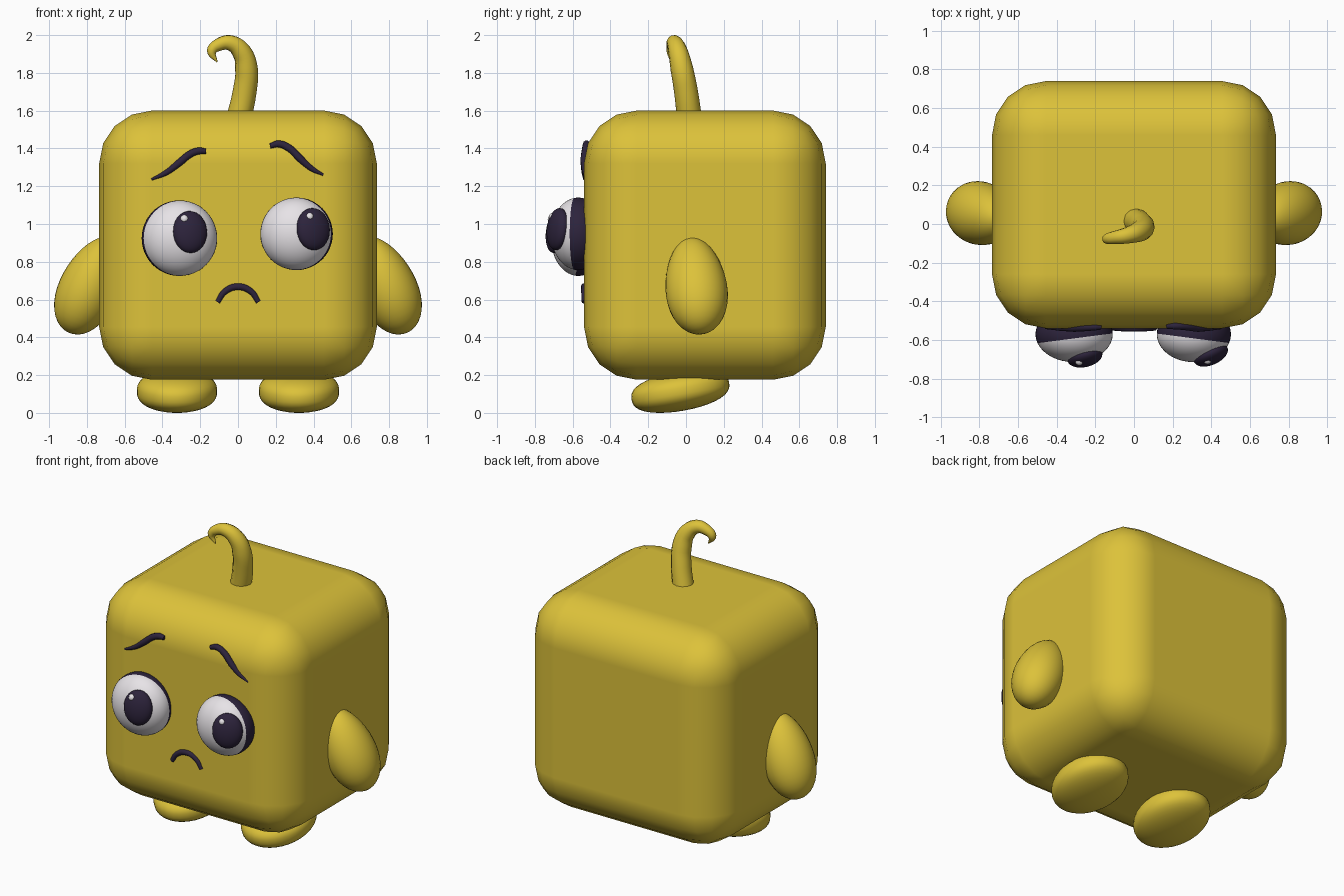
import bpy, bmesh
from math import radians
from mathutils import Vector, Matrix

if "Cube" in bpy.data.objects:
    bpy.data.objects.remove(bpy.data.objects["Cube"])


def material(name, r, g, b):
    m = bpy.data.materials.new(name)
    m.use_nodes = True
    m.diffuse_color = (r, g, b, 1)
    bsdf = m.node_tree.nodes["Principled BSDF"]
    bsdf.inputs["Base Color"].default_value = (r, g, b, 1)
    bsdf.inputs["Roughness"].default_value = 0.6
    return m


YELLOW = material("mustard yellow", 0.72, 0.54, 0.042)
DARK = material("dark purple", 0.026, 0.017, 0.045)
WHITE = material("eye white", 0.8, 0.77, 0.8)


def add_mesh(name, bm, *mats):
    mesh = bpy.data.meshes.new(name)
    bmesh.ops.recalc_face_normals(bm, faces=bm.faces)
    for f in bm.faces:
        f.smooth = True
    bm.to_mesh(mesh)
    bm.free()
    for m in mats:
        mesh.materials.append(m)
    ob = bpy.data.objects.new(name, mesh)
    bpy.context.collection.objects.link(ob)
    return ob


def ball(radii, segments=32, rings=20):
    bm = bmesh.new()
    bmesh.ops.create_uvsphere(bm, u_segments=segments, v_segments=rings, radius=1)
    bmesh.ops.scale(bm, vec=radii, verts=bm.verts)
    return bm


def tube(name, points, radii, mat, sides=3):
    """Tapered tube through a few points."""
    cu = bpy.data.curves.new(name, "CURVE")
    cu.dimensions = "3D"
    cu.bevel_depth = 1
    cu.bevel_resolution = sides
    cu.resolution_u = 5
    cu.use_fill_caps = True
    sp = cu.splines.new("BEZIER")
    sp.bezier_points.add(len(points) - 1)
    for bp, co, r in zip(sp.bezier_points, points, radii):
        bp.co, bp.radius = co, r
        bp.handle_left_type = bp.handle_right_type = "AUTO"
    cu.materials.append(mat)
    ob = bpy.data.objects.new(name, cu)
    bpy.context.collection.objects.link(ob)
    bpy.ops.object.select_all(action="DESELECT")
    ob.select_set(True)
    bpy.context.view_layer.objects.active = ob
    bpy.ops.object.convert(target="MESH")
    bpy.ops.object.shade_smooth_by_angle(angle=radians(50))


# Rounded box body
bm = bmesh.new()
bmesh.ops.create_cube(bm, size=1)
bmesh.ops.scale(bm, vec=(1.47, 1.28, 1.425), verts=bm.verts)
bmesh.ops.translate(bm, vec=(0, 0.1, 0.888), verts=bm.verts)
body = add_mesh("body", bm, YELLOW)
bevel = body.modifiers.new("round", "BEVEL")
bevel.width = 0.28
bevel.segments = 4
bevel.harden_normals = True

for side, label in ((1, "left"), (-1, "right")):
    # Egg-shaped arm, wider at the hand
    bm = ball((0.155, 0.163, 0.275))
    for v in bm.verts:
        k = 1 - 0.45 * v.co.z
        v.co.x *= k
        v.co.y *= k
    turn = Matrix.Rotation(radians(-24 * side), 4, "Y") @ Matrix.Rotation(radians(6), 4, "X")
    bm.transform(Matrix.Translation((0.785 * side, 0.053, 0.675)) @ turn)
    add_mesh(label + "_arm", bm, YELLOW)

    # Foot with flattened sole, heel slightly raised
    bm = ball((1, 1, 1))
    for v in bm.verts:
        z = v.co.z
        flat = (1 - abs(z) ** 2.6) ** 0.5 / max((1 - z * z) ** 0.5, 0.05)
        v.co = (v.co.x * flat * 0.213, v.co.y * flat * 0.262, z * 0.105)
    bm.transform(Matrix.Rotation(radians(10), 4, "X"))
    low = min(v.co.z for v in bm.verts)
    bmesh.ops.translate(bm, vec=(0.323 * side, -0.03, -low), verts=bm.verts)
    add_mesh(label + "_foot", bm, YELLOW)


def on_eye(centre, radii, x, z):
    """Point and outward normal on the front of an eyeball."""
    dx, dz = (x - centre.x) / radii.x, (z - centre.z) / radii.z
    dy = -(1 - dx * dx - dz * dz) ** 0.5
    p = centre + Vector((dx * radii.x, dy * radii.y, dz * radii.z))
    return p, Vector((dx / radii.x, dy / radii.y, dz / radii.z)).normalized()


def eye(label, side, z, r, pupil_xz, pupil_r, shine_xz):
    centre, radii = Vector((0.31 * side, -0.57, z)), Vector((r, 0.145, r))
    # Eyeball, cut into white front and dark rim
    bm = ball(radii, 40, 24)
    bmesh.ops.translate(bm, vec=centre, verts=bm.verts)
    cut = centre + Vector((0, -0.022, 0))
    normal = Vector((-0.13 * side, -1, 0)).normalized()
    bmesh.ops.bisect_plane(bm, geom=bm.verts[:] + bm.edges[:] + bm.faces[:],
                           plane_co=cut, plane_no=normal)
    for f in bm.faces:
        f.material_index = int((f.calc_center_median() - cut).dot(normal) < 0)
    add_mesh(label + "_eye", bm, WHITE, DARK)

    # Pupil lens lying on the eyeball
    p, n = on_eye(centre, radii, *pupil_xz)
    bm = ball((pupil_r, 0.112, 0.05))
    turn = n.to_track_quat("Z", "Y").to_matrix().to_4x4()
    bm.transform(Matrix.Translation(p - n * 0.018) @ turn)
    add_mesh(label + "_pupil", bm, DARK)

    # Small highlight
    p, n = on_eye(centre, radii, *shine_xz)
    bm = ball((0.022, 0.022, 0.022), 16, 10)
    bmesh.ops.translate(bm, vec=p + n * 0.015, verts=bm.verts)
    add_mesh(label + "_highlight", bm, WHITE)


eye("right", -1, 0.925, 0.2, (-0.25, 0.96), 0.092, (-0.285, 1.02))
eye("left", 1, 0.948, 0.192, (0.405, 0.975), 0.094, (0.375, 1.032))

# Eyebrows
brow_r = (0.006, 0.015, 0.02, 0.02, 0.019, 0.014)
right = ((-0.458, 1.236), (-0.38, 1.272), (-0.31, 1.325),
         (-0.25, 1.372), (-0.205, 1.387), (-0.17, 1.385))
left = ((0.452, 1.26), (0.39, 1.293), (0.33, 1.345),
        (0.27, 1.402), (0.215, 1.424), (0.17, 1.413))
for name, path in (("right_brow", right), ("left_brow", left)):
    tube(name, [(x, -0.538 + max(0, z - 1.35) * 0.15, z) for x, z in path], brow_r, DARK)

# Frowning mouth
mouth = ((-0.108, 0.587), (-0.07, 0.642), (0, 0.668), (0.07, 0.642), (0.108, 0.587))
tube("mouth", [(x, -0.538, z) for x, z in mouth], (0.014, 0.017, 0.019, 0.017, 0.014), DARK)

# Curled sprout on the head
tube("sprout",
     ((0.005, 0.018, 1.56), (0.035, 0, 1.7), (0.045, -0.022, 1.82), (0.02, -0.042, 1.91),
      (-0.04, -0.06, 1.958), (-0.1, -0.07, 1.95), (-0.138, -0.077, 1.915), (-0.11, -0.08, 1.857)),
     (0.066, 0.063, 0.06, 0.052, 0.042, 0.034, 0.027, 0.003), YELLOW, 4)
